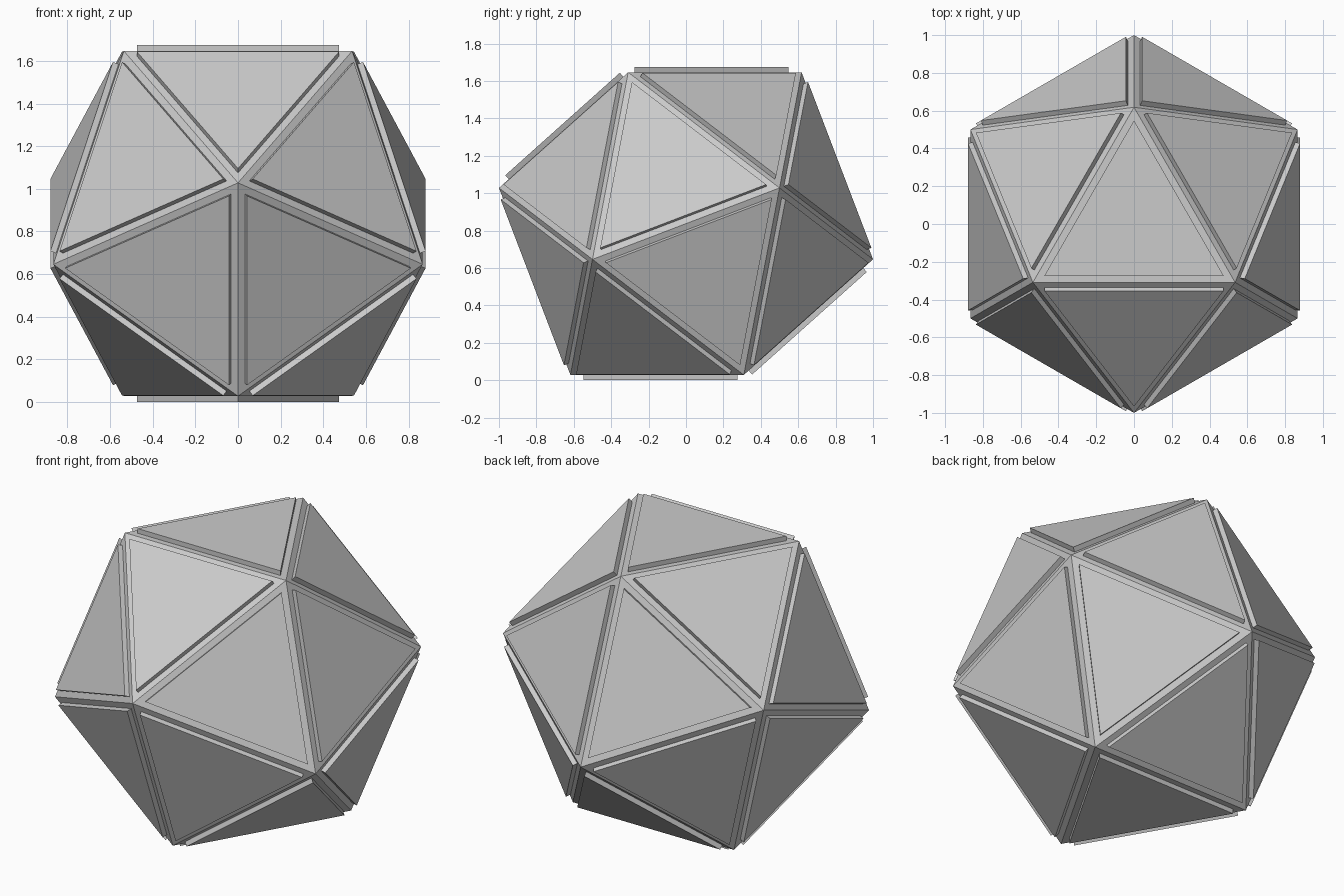
import bpy, bmesh
from math import sin, cos, radians

if "Cube" in bpy.data.objects:
    bpy.data.objects.remove(bpy.data.objects["Cube"])

PHI = (1 + 5 ** 0.5) / 2
PANEL_H = 0.028          # how far each panel stands proud
MARGIN = 0.035           # border between face edge and panel
R_IN = 1 / PHI           # radius of top and bottom triangles
R_OUT = 1.0              # radius of the two middle triangles
H_IN = 0.809             # height of top triangle above centre
H_OUT = 0.191            # height of upper middle triangle above centre
CZ = H_IN + PANEL_H      # centre height, so the lowest panel rests on z = 0

# Icosahedron resting on a face: four rings of three corners
bm = bmesh.new()
for radius, z, start in ((R_IN, H_IN, 90), (R_OUT, H_OUT, -90),
                         (R_OUT, -H_OUT, 90), (R_IN, -H_IN, -90)):
    for k in range(3):
        a = radians(start + 120 * k)
        bm.verts.new((radius * cos(a), radius * sin(a), CZ + z))
bmesh.ops.convex_hull(bm, input=bm.verts[:])
bmesh.ops.recalc_face_normals(bm, faces=bm.faces[:])

# Raised triangular panel on every face
panels = bm.faces[:]
bmesh.ops.inset_individual(bm, faces=panels, thickness=MARGIN, use_even_offset=True)
for face in panels:
    normal = face.normal.copy()
    top = bmesh.ops.extrude_face_region(bm, geom=[face])["geom"]
    verts = [g for g in top if isinstance(g, bmesh.types.BMVert)]
    bmesh.ops.translate(bm, verts=verts, vec=normal * PANEL_H)
bmesh.ops.delete(bm, geom=[f for f in panels if f.is_valid], context='FACES_ONLY')
bmesh.ops.recalc_face_normals(bm, faces=bm.faces[:])

mesh = bpy.data.meshes.new("panelled_icosahedron")
bm.to_mesh(mesh)
bm.free()
obj = bpy.data.objects.new("panelled_icosahedron", mesh)
bpy.context.collection.objects.link(obj)
